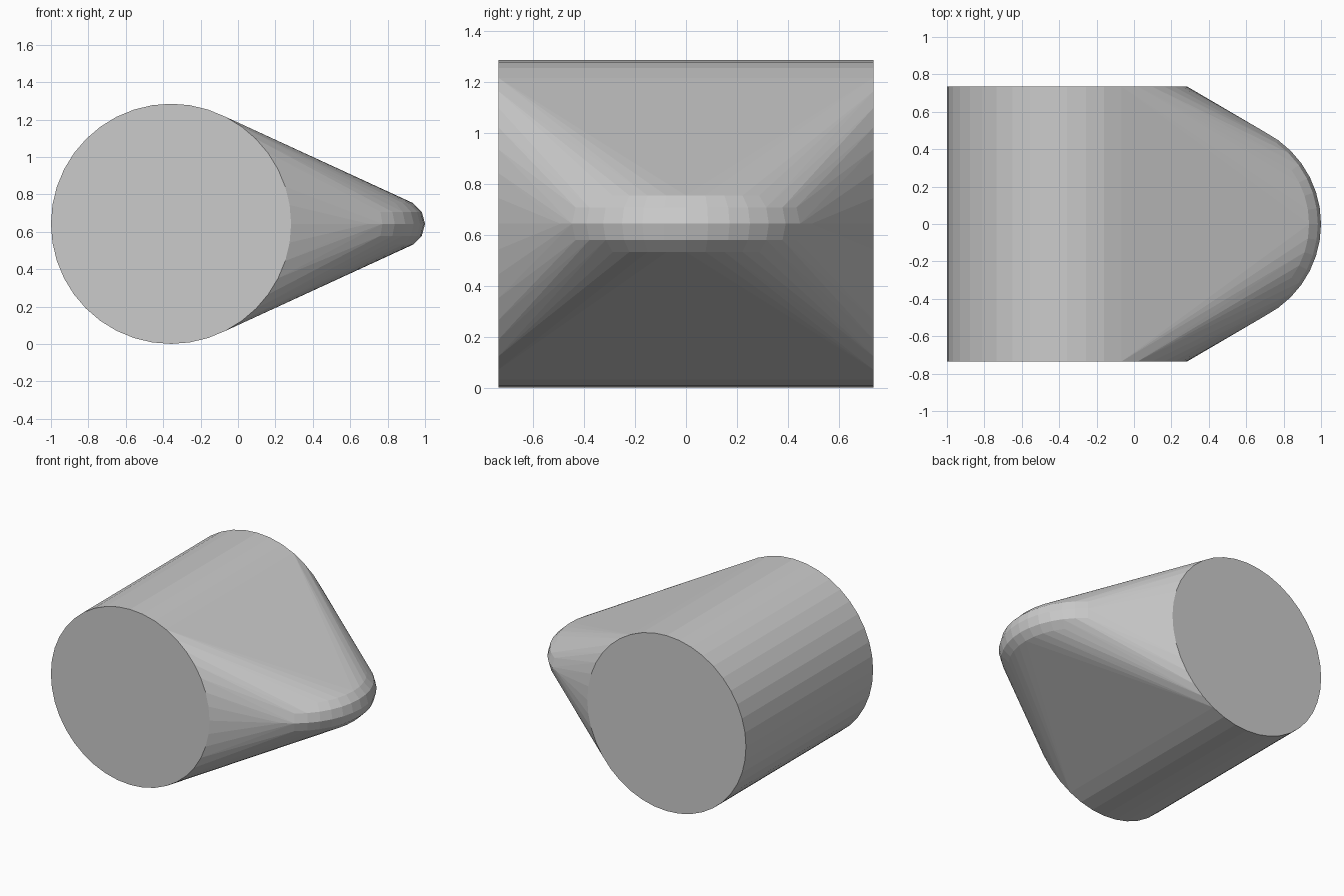
import bpy, bmesh
from math import sin, cos, pi

if "Cube" in bpy.data.objects:
    bpy.data.objects.remove(bpy.data.objects["Cube"])

SIDES = 40
ZC = 0.643                      # height of the shared mid-plane
DRUM_X, DRUM_R, DRUM_HALF = -0.358, 0.642, 0.735
NOSE_X, NOSE_R, TUBE_R = 0.447, 0.553, 0.128

bm = bmesh.new()

# Drum: two round end caps facing -y and +y
for y in (-DRUM_HALF, DRUM_HALF):
    for i in range(SIDES):
        a = 2 * pi * i / SIDES
        bm.verts.new((DRUM_X + DRUM_R * cos(a), y, ZC + DRUM_R * sin(a)))

# Nose: flat ring with a rounded 12-sided rim
for i in range(SIDES):
    a = 2 * pi * i / SIDES
    for j in range(12):
        b = 2 * pi * j / 12
        r = NOSE_R - TUBE_R + TUBE_R * cos(b)
        bm.verts.new((NOSE_X + r * cos(a), r * sin(a), ZC + TUBE_R * sin(b)))

# Wrap a tight skin round drum and nose, dropping everything inside
res = bmesh.ops.convex_hull(bm, input=bm.verts[:])
inner = {g for g in res["geom_interior"] + res["geom_unused"]
         if isinstance(g, bmesh.types.BMVert)}
bmesh.ops.delete(bm, geom=list(inner), context='VERTS')
bmesh.ops.dissolve_limit(bm, angle_limit=0.005, verts=bm.verts[:], edges=bm.edges[:])
bmesh.ops.recalc_face_normals(bm, faces=bm.faces[:])

mesh = bpy.data.meshes.new("tapered_drum")
bm.to_mesh(mesh)
bm.free()
body = bpy.data.objects.new("tapered_drum", mesh)
bpy.context.collection.objects.link(body)
